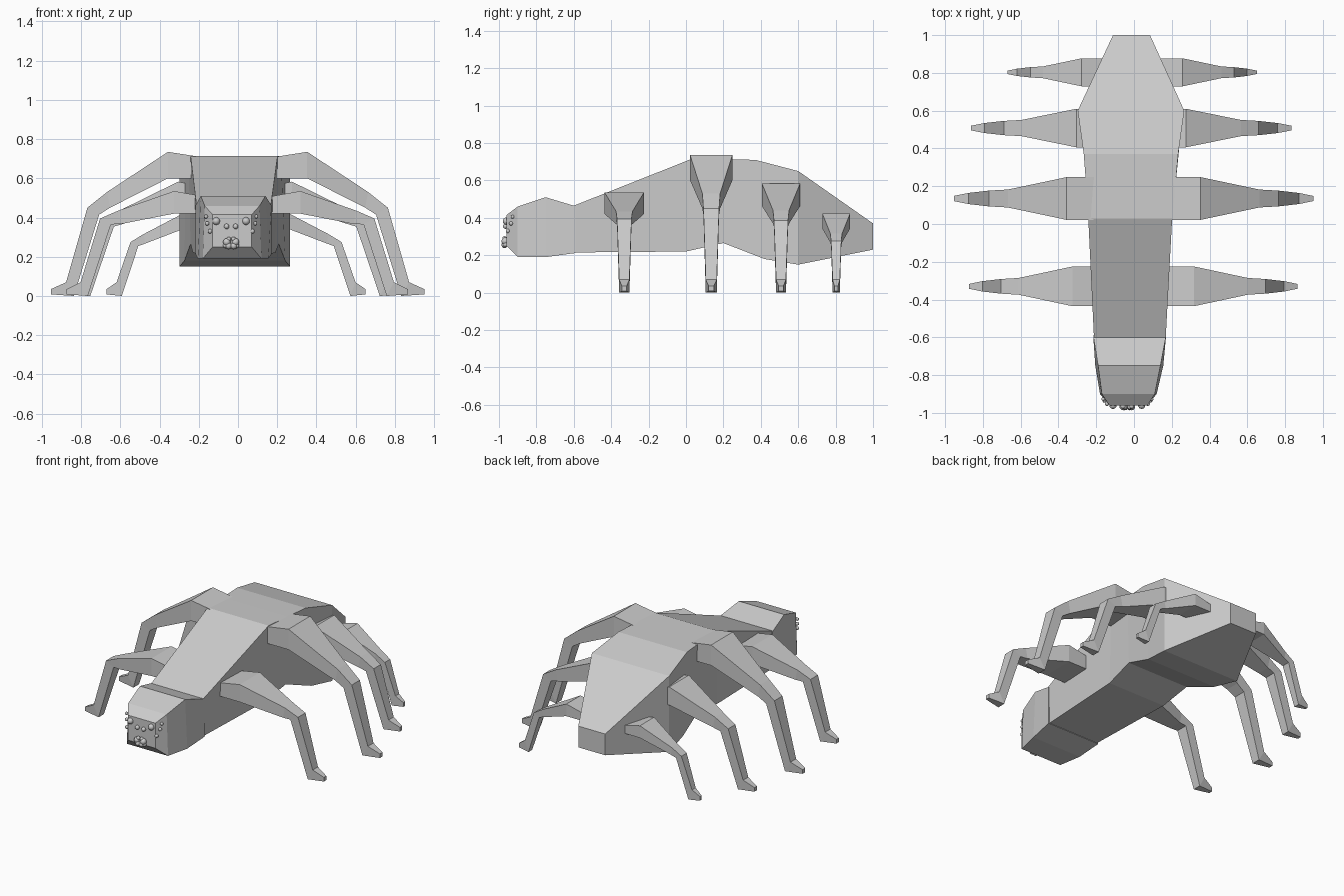
import bpy, bmesh
from mathutils import Vector

if "Cube" in bpy.data.objects:
    bpy.data.objects.remove(bpy.data.objects["Cube"])

grey = bpy.data.materials.new("plain grey")
grey.diffuse_color = (0.6, 0.6, 0.6, 1)
grey.use_nodes = True
grey.node_tree.nodes["Principled BSDF"].inputs["Base Color"].default_value = grey.diffuse_color


def finish(name, bm):
    bmesh.ops.recalc_face_normals(bm, faces=bm.faces)
    me = bpy.data.meshes.new(name)
    bm.to_mesh(me)
    bm.free()
    me.materials.append(grey)
    ob = bpy.data.objects.new(name, me)
    bpy.context.scene.collection.objects.link(ob)
    return ob


def loft(name, rings):
    """Skin a row of four-cornered sections and cap both ends."""
    bm = bmesh.new()
    vs = [[bm.verts.new(p) for p in ring] for ring in rings]
    for a, b in zip(vs, vs[1:]):
        for i in range(4):
            j = (i + 1) % 4
            bm.faces.new((a[i], a[j], b[j], b[i]))
    bm.faces.new(vs[0])
    bm.faces.new(vs[-1])
    return finish(name, bm)


def block(cx, yt, zt, wt, yb, zb, wb):
    """One body section: top edge and bottom edge may sit at different y."""
    return [(cx - wt, yt, zt), (cx + wt, yt, zt), (cx + wb, yb, zb), (cx - wb, yb, zb)]


# thorax and abdomen
loft("body", [
    block(-.022, -.60, .465, .19, -.60, .215, .185),
    block(-.02, .03, .715, .222, .00, .22, .21),
    block(-.017, .20, .713, .236, .20, .265, .225),
    block(-.016, .37, .71, .25, .42, .18, .257),
    block(-.016, .60, .65, .282, .60, .15, .282),
    block(-.013, 1.0, .37, .098, 1.0, .23, .098),
])

# head
loft("head", [
    block(-.023, -.59, .462, .193, -.59, .212, .193),
    block(-.025, -.75, .51, .165, -.75, .19, .18),
    block(-.03, -.90, .46, .14, -.90, .19, .15),
    block(-.03, -.96, .415, .10, -.96, .25, .10),
])

# eyes and fangs, mirrored about the face centre
FACE_X = -.035


def balls(name, items):
    bm = bmesh.new()
    for dx, y, z, r in items:
        for s in (-1, 1):
            new = bmesh.ops.create_uvsphere(bm, u_segments=10, v_segments=7, radius=r)
            bmesh.ops.translate(bm, verts=new["verts"], vec=(FACE_X + s * dx, y, z))
    ob = finish(name, bm)
    for p in ob.data.polygons:
        p.use_smooth = True


balls("large_eyes", [(.076, -.96, .382, .02), (.023, -.965, .355, .014)])
balls("side_eyes", [(.128, -.927, .405, .01), (.122, -.935, .37, .011),
                    (.108, -.952, .33, .012)])
balls("fangs", [(.022, -.967, .275, .02), (.013, -.97, .255, .017),
                (.028, -.965, .257, .014), (.012, -.97, .29, .012)])

# legs: y, half width, knee x, tip x, x shift, knee top z, hip thickness, elbow z, bend z
LEGS = {
    "front_leg": (-.33, .105, .322, .87, -.004, .535, .115, .435, .395),
    "second_leg": (.135, .113, .355, .952, -.002, .735, .135, .53, .45),
    "third_leg": (.508, .102, .29, .848, -.015, .583, .12, .44, .385),
    "rear_leg": (.803, .074, .268, .66, -.01, .422, .08, .315, .275),
}
for name, (y, h, knee, tip, shift, kz, th, ez, bz) in LEGS.items():
    k = (tip - knee) / .595

    def X(f):
        return knee + f * k

    t = th / .135
    # (outer x, outer z, inner x, inner z, width factor) from hip to toe
    sections = [
        (.10, kz - .04, .10, kz - th, 1),
        (knee, kz, knee, kz - th, 1),
        (X(.31), ez, X(.295), ez - .08 * t, .42),
        (X(.41), bz, X(.35), bz - .035 * t, .37),
        (X(.518), .07, X(.478), 0, .26),
        (tip, .035, tip, .008, .12),
    ]
    for side, s in (("left", -1), ("right", 1)):
        rings = []
        for xo, zo, xi, zi, w in sections:
            d = h * w
            rings.append([(s * xo + shift, y - d, zo), (s * xo + shift, y + d, zo),
                          (s * xi + shift, y + d, zi), (s * xi + shift, y - d, zi)])
        loft(f"{side}_{name}", rings)
